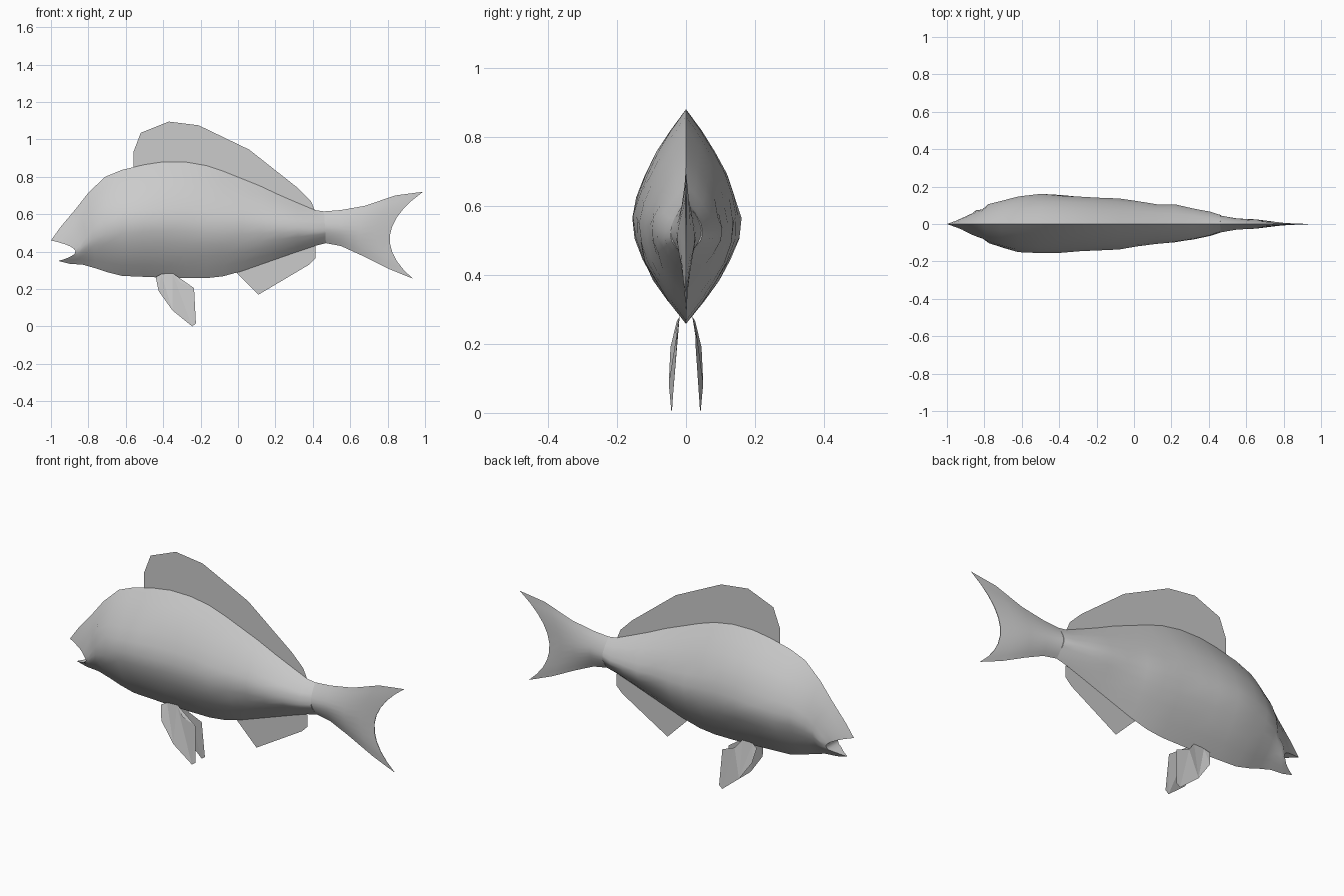
import bpy, bmesh, random
from math import radians

random.seed(4)
default = bpy.data.objects.get("Cube")
if default:
    bpy.data.objects.remove(default)

grey = bpy.data.materials.new("plain grey")
grey.use_nodes = True
grey.diffuse_color = (0.6, 0.6, 0.6, 1)
grey.node_tree.nodes["Principled BSDF"].inputs["Base Color"].default_value = (0.6, 0.6, 0.6, 1)


def finish(name, bm):
    mesh = bpy.data.meshes.new(name)
    bm.to_mesh(mesh)
    bm.free()
    mesh.materials.append(grey)
    obj = bpy.data.objects.new(name, mesh)
    bpy.context.collection.objects.link(obj)
    return obj


def ring_points(station, steps, bumps):
    """Lens-shaped cross-section, bowed along the body by 'bend'."""
    xb, zb, xt, zt, bend, width = station
    belly = 0.47
    right, left = [], []
    for i in range(steps + 1):
        v = i / steps
        t = (v - belly) / (1 - belly) if v > belly else (belly - v) / belly
        y = width * (1 - t ** 1.65)
        x = xb + (xt - xb) * v + bend * 4 * v * (1 - v)
        z = zb + (zt - zb) * v
        wobble = bumps * (1 - t) * (1.4 - v)
        right.append((x, -y + random.uniform(-wobble, wobble), z))
        left.append((x, y + random.uniform(-wobble, wobble), z))
    return right + left[-2:0:-1]


def loft(name, stations, steps=10, bumps=0.0):
    bm = bmesh.new()
    rings = [[bm.verts.new(p) for p in ring_points(s, steps, bumps)] for s in stations]
    n = 2 * steps
    for a, b in zip(rings, rings[1:]):
        for i in range(n):
            j = (i + 1) % n
            bm.faces.new((a[i], a[j], b[j], b[i]))
    # close both ends with strips running between the two flanks
    for r in (rings[0], rings[-1]):
        for i in range(steps):
            corners = (r[i], r[i + 1], r[(n - i - 1) % n], r[(n - i) % n])
            bm.faces.new(list(dict.fromkeys(corners)))
    bmesh.ops.recalc_face_normals(bm, faces=bm.faces)
    obj = finish(name, bm)
    bpy.ops.object.select_all(action='DESELECT')
    obj.select_set(True)
    bpy.context.view_layer.objects.active = obj
    bpy.ops.object.shade_smooth_by_angle(angle=radians(40))
    return obj


def sheet(name, points):
    """Single-sided fin membrane from an outline."""
    bm = bmesh.new()
    face = bm.faces.new([bm.verts.new(p) for p in points])
    bmesh.ops.triangulate(bm, faces=[face])
    return finish(name, bm)


# Body: bottom x, bottom z, top x, top z, bend, half width
# The first ring bends inward to form the open mouth.
body = [
    (-.96, .35, -1.0, .46, .11, .055),
    (-.90, .335, -.95, .53, .08, .07),
    (-.83, .33, -.87, .625, .04, .082),
    (-.76, .31, -.80, .715, 0, .102),
    (-.70, .29, -.71, .80, 0, .127),
    (-.62, .27, -.62, .837, 0, .149),
    (-.50, .265, -.50, .865, 0, .16),
    (-.38, .26, -.40, .88, 0, .157),
    (-.28, .258, -.28, .879, 0, .15),
    (-.17, .258, -.17, .86, 0, .142),
    (-.08, .268, -.08, .83, 0, .134),
    (.02, .295, .02, .79, 0, .122),
    (.12, .33, .12, .75, 0, .108),
    (.22, .365, .22, .703, 0, .101),
    (.32, .40, .32, .66, 0, .085),
    (.41, .43, .41, .622, 0, .063),
    (.47, .445, .46, .615, 0, .045),
]
loft("body", body, bumps=0.006)

# Tail: swept back with a concave trailing edge
tail = [
    (.47, .445, .46, .615, 0, .045),
    (.55, .43, .55, .622, 0, .03),
    (.66, .38, .68, .645, -.02, .025),
    (.80, .31, .84, .70, -.08, .014),
    (.935, .255, .99, .72, -.15, .002),
]
loft("tail_fin", tail)

# Fins on the centre line
dorsal = [(-.56, .83), (-.56, .93), (-.52, 1.035), (-.37, 1.095), (-.21, 1.075),
          (.06, .945), (.32, .74), (.39, .67), (.415, .61), (.3, .64), (0, .77), (-.3, .84)]
anal = [(-.02, .30), (.11, .17), (.38, .33), (.415, .365), (.415, .43), (.2, .38)]
for name, outline in (("dorsal_fin", dorsal), ("anal_fin", anal)):
    sheet(name, [(x, 0, z) for x, z in outline])

# Paired belly fins, slightly cupped
pelvic = [(-.44, .027, .265), (-.425, .045, .19), (-.35, .05, .085), (-.245, .042, 0),
          (-.225, .04, .015), (-.235, .027, .205), (-.31, .03, .235), (-.35, .018, .285), (-.41, .018, .28)]
for side, sign in (("left", 1), ("right", -1)):
    # the fish faces -x, so its mirrored pair sits either side of y = 0
    sheet("belly_fin_" + ("back" if side == "left" else "front"),
          [(x, sign * y, z) for x, y, z in pelvic])
